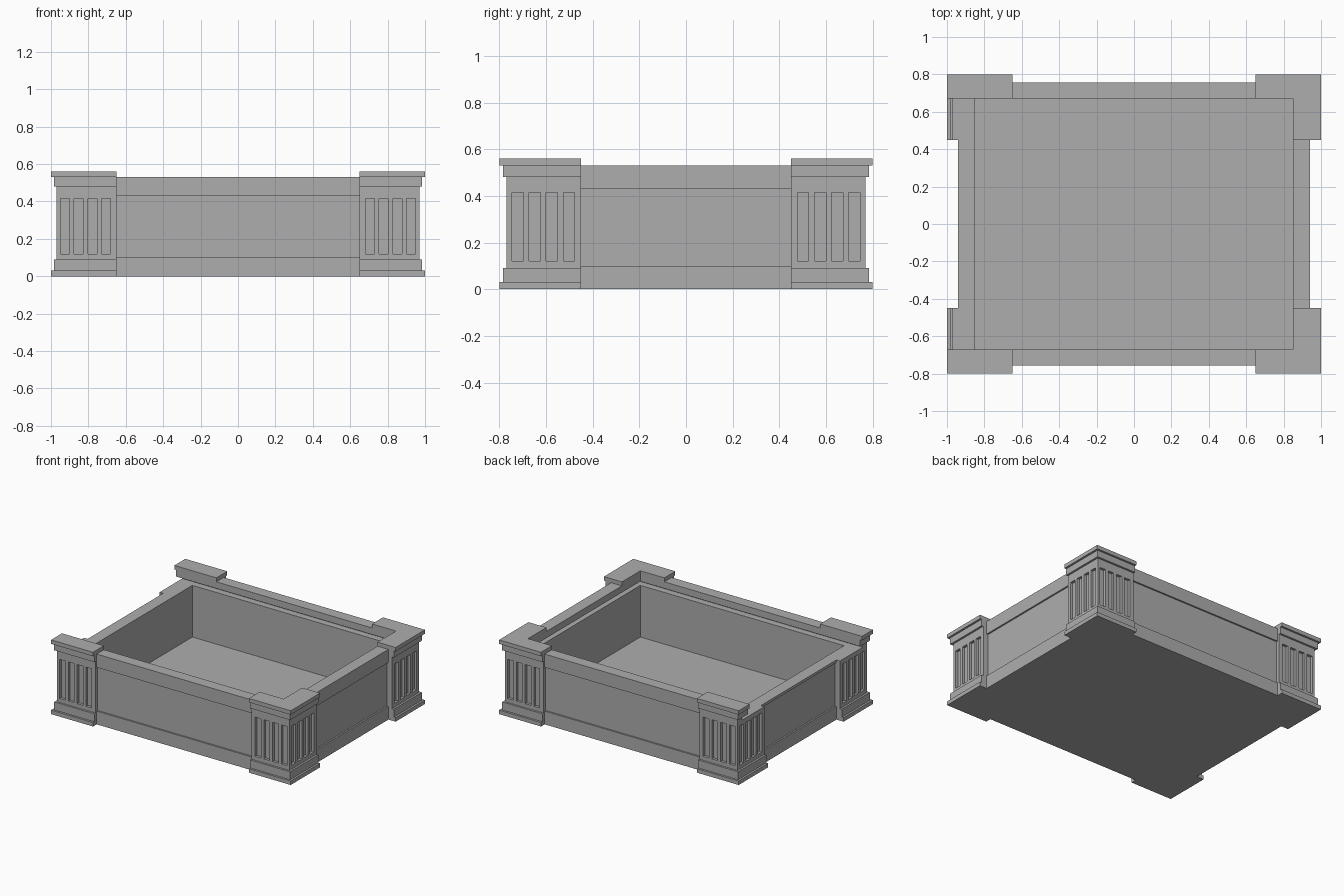
import bpy, bmesh

if "Cube" in bpy.data.objects:
    bpy.data.objects.remove(bpy.data.objects["Cube"], do_unlink=True)

stone = bpy.data.materials.new("grey stone")
stone.use_nodes = True
stone.diffuse_color = (0.42, 0.42, 0.42, 1)
stone.node_tree.nodes["Principled BSDF"].inputs["Base Color"].default_value = (0.42, 0.42, 0.42, 1)

# Shared dimensions: inner opening, ends of the corner posts, wall faces
IN_X, IN_Y = 0.85, 0.67
POST_X, POST_Y = 0.65, 0.45
WALL_X, WALL_Y = 0.94, 0.757
FLOOR, CORE, SLOT, RIM, TOP = 0.06, 0.45, 0.48, 0.53, 0.56
RECESS, GROOVE = 0.012, 0.05


def prism(bm, points, z0, z1):
    """Extrude a flat outline upward from z0 to z1."""
    face = bm.faces.new([bm.verts.new((x, y, z0)) for x, y in points])
    up = bmesh.ops.extrude_face_region(bm, geom=[face])["geom"]
    for v in up:
        if isinstance(v, bmesh.types.BMVert):
            v.co.z = z1


def rect(x0, x1, y0, y1):
    return [(x0, y0), (x1, y0), (x1, y1), (x0, y1)]


def elbow(sx, sy, out, inset=0.0):
    """L-shaped corner outline wrapping the inner opening."""
    ix, iy, ox, oy = IN_X + inset, IN_Y + inset, 0.97 + out, 0.77 + out
    pts = [(POST_X, iy), (ix, iy), (ix, POST_Y), (ox, POST_Y), (ox, oy), (POST_X, oy)]
    return [(sx * x, sy * y) for x, y in pts]


def end_bar(sx, sy, out, inset=0.0):
    """Straight corner outline where the rim stops short."""
    pts = rect(POST_X, 0.97 + out, IN_Y + inset, 0.77 + out)
    return [(sx * x, sy * y) for x, y in pts]


def finish(name, bm):
    bmesh.ops.recalc_face_normals(bm, faces=bm.faces)
    mesh = bpy.data.meshes.new(name)
    bm.to_mesh(mesh)
    bm.free()
    mesh.materials.append(stone)
    obj = bpy.data.objects.new(name, mesh)
    bpy.context.collection.objects.link(obj)
    return obj


def flute_cutter(sx, sy):
    """Four slim bars on each outer face of a post."""
    bm = bmesh.new()
    depth, half = 0.02, 0.024
    for i in range(4):
        cx, cy = sx * (0.706 + 0.073 * i), sy * (0.502 + 0.073 * i)
        for x, y, wx, wy in ((cx, sy * 0.77, half, depth), (sx * 0.97, cy, depth, half)):
            prism(bm, rect(x - wx, x + wx, y - wy, y + wy), 0.12, 0.415)
    return finish("flute_cutter", bm)


# Floor slab
bm = bmesh.new()
prism(bm, rect(-IN_X, IN_X, -IN_Y, IN_Y), 0, FLOOR)
finish("floor", bm)

# Corner posts: stepped foot, fluted shaft, stepped capital
for sx, side in ((-1, "right"), (1, "left")):
    for sy, end in ((-1, "front"), (1, "back")):
        label = end + "_" + side
        bm = bmesh.new()
        prism(bm, elbow(sx, sy, 0.03), 0, 0.03)
        prism(bm, elbow(sx, sy, 0.015), 0.03, 0.09)
        finish(label + "_foot", bm)

        bm = bmesh.new()
        prism(bm, elbow(sx, sy, 0), 0.09, CORE)
        shaft = finish(label + "_shaft", bm)
        cutter = flute_cutter(sx, sy)
        mod = shaft.modifiers.new("flutes", 'BOOLEAN')
        mod.operation, mod.solver, mod.object = 'DIFFERENCE', 'EXACT', cutter
        bpy.context.view_layer.objects.active = shaft
        bpy.ops.object.modifier_apply(modifier=mod.name)
        bpy.data.objects.remove(cutter, do_unlink=True)

        # The rim is open along the right side, so its capitals are short bars
        outline = elbow if sx > 0 else end_bar
        bm = bmesh.new()
        prism(bm, outline(sx, sy, 0, GROOVE), CORE, SLOT)
        prism(bm, outline(sx, sy, 0.015), SLOT, RIM)
        prism(bm, outline(sx, sy, 0.03), RIM, TOP)
        finish(label + "_capital", bm)


def wall(name, along_x, s, has_rim):
    """Wall between two posts: base band, recessed panel, top band, rim."""
    inner, outer, end = (IN_Y, WALL_Y, POST_X) if along_x else (IN_X, WALL_X, POST_Y)
    layers = [(inner, outer, 0, 0.1), (inner, outer - RECESS, 0.1, 0.43), (inner, outer, 0.43, CORE)]
    if has_rim:
        layers += [(inner + GROOVE, outer, CORE, SLOT), (inner, outer, SLOT, RIM)]
    bm = bmesh.new()
    for a, b, z0, z1 in layers:
        if along_x:
            prism(bm, rect(-end, end, s * a, s * b), z0, z1)
        else:
            prism(bm, rect(s * a, s * b, -end, end), z0, z1)
    finish(name, bm)


wall("front_wall", True, -1, True)
wall("back_wall", True, 1, True)
wall("left_wall", False, 1, True)
wall("right_wall", False, -1, False)
